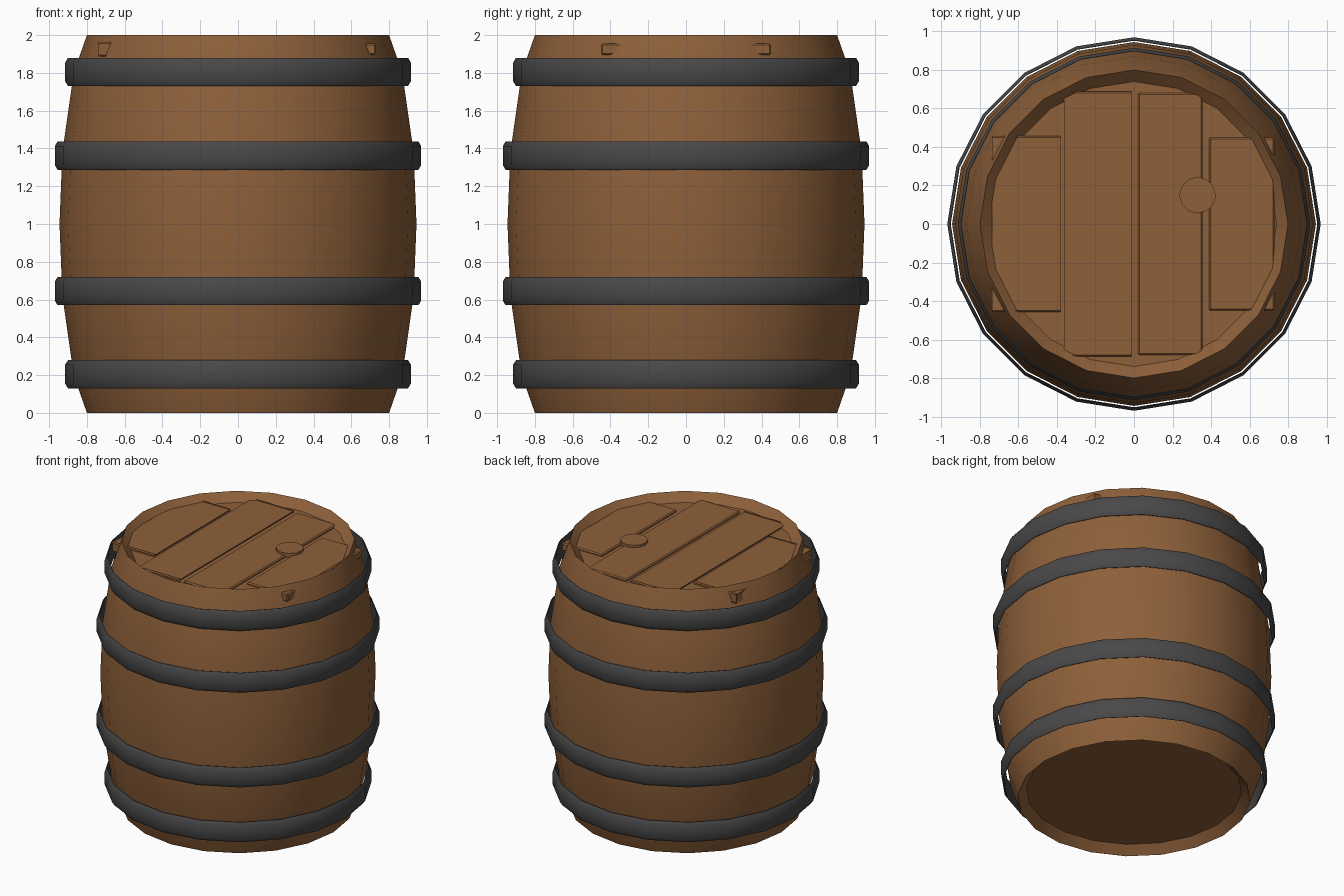
import bpy, bmesh, math

if "Cube" in bpy.data.objects:
    bpy.data.objects.remove(bpy.data.objects["Cube"])

SIDES = 20


def material(name, rgb):
    m = bpy.data.materials.new(name)
    m.diffuse_color = (*rgb, 1)
    m.use_nodes = True
    m.node_tree.nodes["Principled BSDF"].inputs["Base Color"].default_value = m.diffuse_color
    return m


wood = material("brown wood", (0.27, 0.117, 0.042))
iron = material("dark iron", (0.068, 0.065, 0.065))


def finish(bm, name, mat, angle=None):
    bmesh.ops.recalc_face_normals(bm, faces=bm.faces)
    me = bpy.data.meshes.new(name)
    bm.to_mesh(me)
    bm.free()
    me.materials.append(mat)
    ob = bpy.data.objects.new(name, me)
    bpy.context.collection.objects.link(ob)
    if angle:
        bpy.ops.object.select_all(action='DESELECT')
        ob.select_set(True)
        bpy.context.view_layer.objects.active = ob
        bpy.ops.object.shade_smooth_by_angle(angle=math.radians(angle))
    return ob


def lathe(name, profile, mat, closed=False, angle=40):
    """Spin (radius, z) points; closed makes a ring, otherwise the ends are capped."""
    bm = bmesh.new()
    rings = [[bm.verts.new((r * math.cos(2 * math.pi * i / SIDES),
                            r * math.sin(2 * math.pi * i / SIDES), z))
              for i in range(SIDES)] for r, z in profile]
    pairs = list(zip(rings, rings[1:]))
    if closed:
        pairs.append((rings[-1], rings[0]))
    for a, b in pairs:
        for i in range(SIDES):
            j = (i + 1) % SIDES
            bm.faces.new((a[i], a[j], b[j], b[i]))
    if not closed:
        bm.faces.new(rings[0])
        bm.faces.new(rings[-1])
    return finish(bm, name, mat, angle)


# Barrel body: bulging wall with a sunken head at each end
half = [(0.74, 0.06), (0.80, 0.0), (0.87, 0.20), (0.93, 0.62)]
body = half + [(0.945, 1.0)] + [(r, 2 - z) for r, z in reversed(half)]
lathe("barrel_body", body, wood, angle=30)

# Iron hoops, standing slightly clear of the staves
for name, z, r in (("bottom_hoop", 0.205, 0.915), ("lower_hoop", 0.645, 0.97),
                   ("upper_hoop", 1.362, 0.97), ("top_hoop", 1.805, 0.915)):
    h, b, t = 0.075, 0.015, 0.018
    lathe(name, [(r - t, z - h), (r - b, z - h), (r, z - h + 0.025),
                 (r, z + h - 0.025), (r - b, z + h), (r - t, z + h)],
          iron, closed=True, angle=50)

# Lid planks: the outer corners poke through the wall
for name, x0, x1, y in (("inner_plank", 0.02, 0.355, 0.68),
                        ("outer_plank", 0.39, 0.73, 0.45)):
    for s, side in ((-1, "left"), (1, "right")):
        bm = bmesh.new()
        bmesh.ops.create_cube(bm, size=1)
        for v in bm.verts:
            v.co = (s * ((x0 + x1) / 2 + v.co.x * (x1 - x0)),
                    v.co.y * 2 * y, 1.925 + v.co.z * 0.06)
        bmesh.ops.bevel(bm, geom=bm.edges[:], offset=0.008, segments=1,
                        affect='EDGES')
        finish(bm, name + "_" + side, wood)

# Bung in the lid
bm = bmesh.new()
bmesh.ops.create_cone(bm, cap_ends=True, segments=12, radius1=0.095,
                      radius2=0.095, depth=0.05)
bmesh.ops.translate(bm, verts=bm.verts, vec=(0.33, 0.15, 1.948))
finish(bm, "bung", wood, 40)
